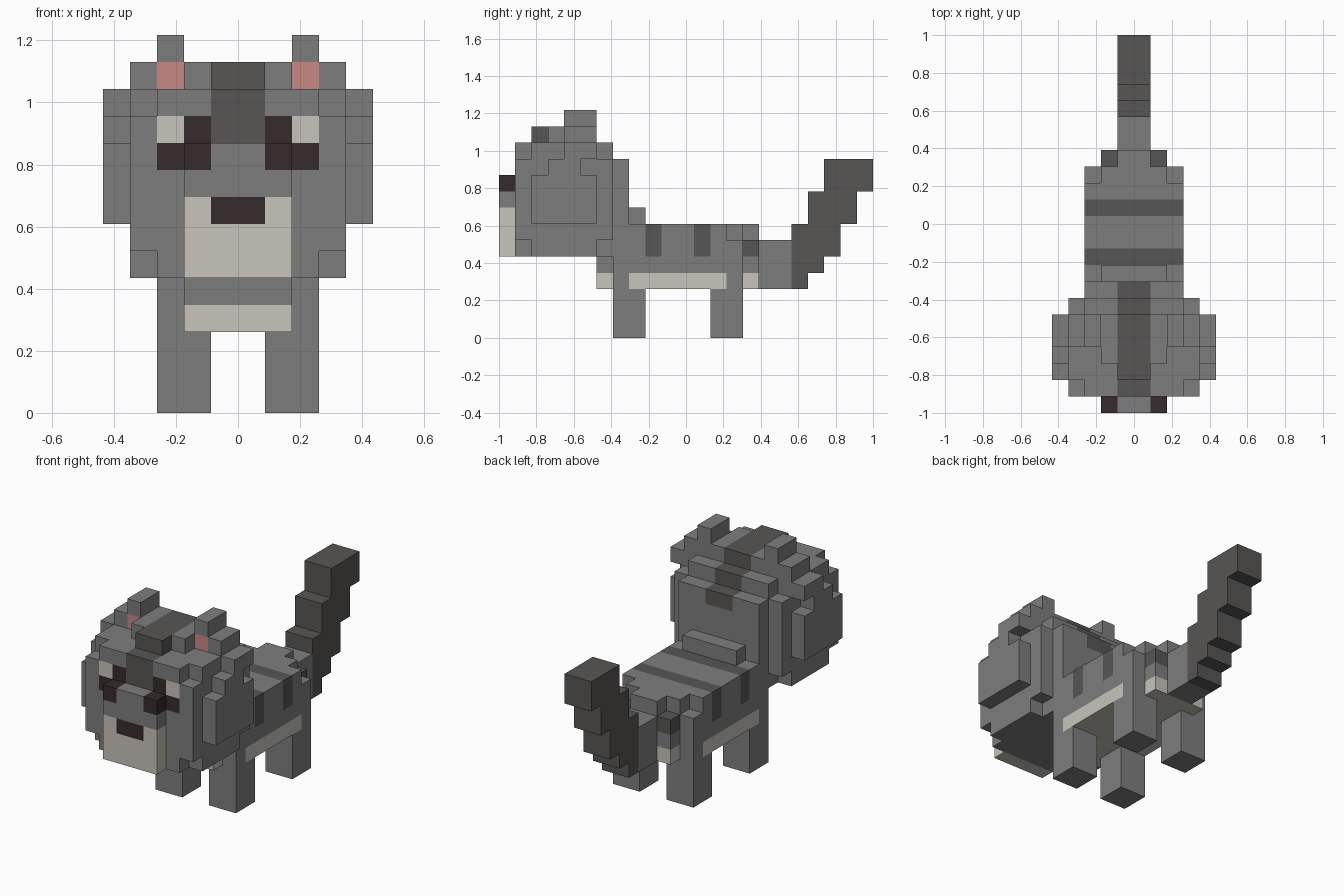
import bpy
import bmesh
from mathutils import Vector

cube = bpy.data.objects.get("Cube")
if cube:
    bpy.data.objects.remove(cube, do_unlink=True)

LENGTH = 23          # blocks from nose to tail tip
U = 2 / LENGTH       # size of one block

COLOURS = {
    "grey_fur": (0.212, 0.208, 0.208),
    "dark_fur": (0.098, 0.093, 0.089),
    "cream_fur": (0.578, 0.552, 0.503),
    "near_black": (0.037, 0.024, 0.025),
    "pink_ear": (0.578, 0.246, 0.240),
}
MATS = {}
for key, rgb in COLOURS.items():
    mat = bpy.data.materials.new(key)
    mat.use_nodes = True
    mat.diffuse_color = (*rgb, 1)
    mat.node_tree.nodes["Principled BSDF"].inputs["Base Color"].default_value = (*rgb, 1)
    MATS[key] = mat
NAMES = list(COLOURS)

# Face directions: name -> normal and two edge vectors with u x v = normal
DIRS = {
    "left": ((1, 0, 0), (0, 1, 0), (0, 0, 1)),
    "right": ((-1, 0, 0), (0, 0, 1), (0, 1, 0)),
    "back": ((0, 1, 0), (0, 0, 1), (1, 0, 0)),
    "front": ((0, -1, 0), (1, 0, 0), (0, 0, 1)),
    "up": ((0, 0, 1), (1, 0, 0), (0, 1, 0)),
    "down": ((0, 0, -1), (0, 1, 0), (1, 0, 0)),
}
SIDES = ("left", "right")


def cells(box, sides):
    """Blocks of a box (x0, x1, y0, y1, z0, z1), with x measured outward from the middle."""
    x0, x1, y0, y1, z0, z1 = box
    return {(x if s > 0 else -x - 1, y, z) for s in sides
            for x in range(x0, x1) for y in range(y0, y1) for z in range(z0, z1)}


def part(name, boxes, paint=(), sides=(1, -1)):
    """Skin a union of boxes; paint holds (colour, box, directions or None for all)."""
    solid = set().union(*(cells(b, sides) for b in boxes))
    rules = [(NAMES.index(c), cells(b, sides), d) for c, b, d in paint]
    bm = bmesh.new()
    for cell in sorted(solid):
        centre = Vector(cell) + Vector((0.5, 0.5, 0.5))
        for direction, (n, u, v) in DIRS.items():
            if tuple(a + b for a, b in zip(cell, n)) in solid:
                continue
            n, u, v = Vector(n), Vector(u), Vector(v)
            corners = [centre + (n + u * i + v * j) / 2
                       for i, j in ((-1, -1), (1, -1), (1, 1), (-1, 1))]
            face = bm.faces.new([bm.verts.new((p.x * U, p.y * U - 1, p.z * U)) for p in corners])
            for index, area, dirs in rules:
                if cell in area and (dirs is None or direction in dirs):
                    face.material_index = index
    bmesh.ops.remove_doubles(bm, verts=bm.verts, dist=U / 100)
    # Merge flat areas of one colour
    bmesh.ops.dissolve_limit(bm, angle_limit=0.01, verts=bm.verts, edges=bm.edges,
                             delimit={"MATERIAL"})
    mesh = bpy.data.meshes.new(name)
    bm.to_mesh(mesh)
    bm.free()
    for key in NAMES:
        mesh.materials.append(MATS[key])
    obj = bpy.data.objects.new(name, mesh)
    bpy.context.collection.objects.link(obj)


def pair(name, boxes, paint=()):
    for side, s in (("left", 1), ("right", -1)):
        part(f"{side}_{name}", boxes, paint, (s,))


# Head with bevelled corners, raised crown, nape, stripe and eyes
part("head", [
    (0, 4, 2, 6, 5, 12),
    (0, 3, 1, 7, 5, 12), (0, 4, 1, 7, 6, 11),
    (0, 3, 7, 8, 7, 11), (0, 2, 8, 9, 7, 8),
    (0, 1, 2, 6, 12, 13), (1, 2, 3, 6, 12, 13),
], [
    ("dark_fur", (0, 1, 1, 8, 10, 13), None),
    ("near_black", (1, 3, 1, 2, 9, 11), ("front",)),
    ("cream_fur", (2, 3, 1, 2, 10, 11), ("front",)),
])

# Muzzle with nose and inner eye corners
part("muzzle", [(0, 2, 0, 1, 5, 10)], [
    ("cream_fur", (0, 2, 0, 1, 5, 8), None),
    ("near_black", (0, 1, 0, 1, 7, 8), ("front",)),
    ("near_black", (1, 2, 0, 1, 9, 10), None),
])

# Ears and stepped cheek tufts
pair("ear", [(2, 4, 4, 6, 12, 13), (2, 3, 4, 6, 13, 14)],
     [("pink_ear", (2, 3, 4, 5, 12, 13), ("front",))])
pair("cheek", [(4, 5, 2, 6, 7, 10), (4, 5, 3, 5, 10, 11), (4, 5, 4, 6, 11, 12)])

# Chest
part("chest", [(0, 2, 6, 7, 3, 6)], [("cream_fur", (0, 2, 6, 7, 3, 4), None)])

# Body with two back stripes, cream flanks and belly
body_paint = [
    ("cream_fur", (0, 3, 7, 15, 3, 4), ("down",)),
    ("cream_fur", (2, 3, 8, 14, 3, 4), SIDES),
]
for y in (9, 12):
    body_paint.append(("dark_fur", (0, 3, y, y + 1, 5, 7), ("up",) + SIDES))
part("body", [(0, 3, 7, 14, 3, 7), (0, 3, 14, 15, 3, 6), (0, 2, 14, 15, 6, 7)], body_paint)

# Rump
part("rump", [(0, 2, 15, 16, 3, 6), (0, 1, 15, 16, 6, 7)], [
    ("dark_fur", (1, 2, 15, 16, 5, 6), None),
    ("cream_fur", (0, 2, 15, 16, 3, 4), None),
])

# Legs
for name, y in (("front_leg", 7), ("hind_leg", 13)):
    pair(name, [(1, 3, y, y + 2, 0, 3)])

# Tail rising in steps
part("tail", [
    (0, 1, 16, 19, 3, 4), (0, 1, 16, 20, 4, 5), (0, 1, 16, 21, 5, 6),
    (0, 1, 18, 21, 6, 7), (0, 1, 19, 22, 7, 9), (0, 1, 20, 23, 9, 11),
], [("dark_fur", (0, 1, 18, LENGTH, 3, 11), None)])
